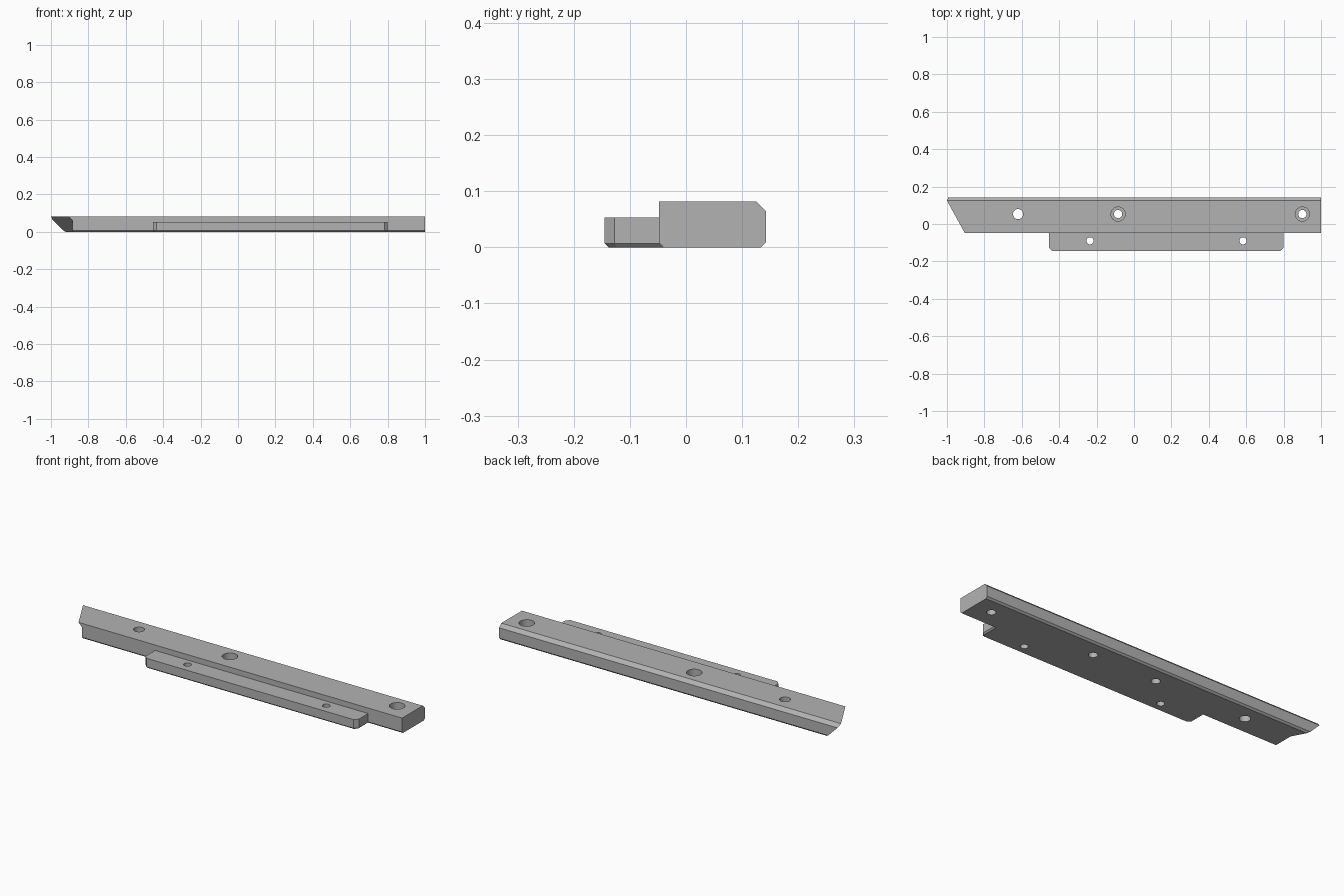
import bpy, bmesh
from mathutils import Vector

cube = bpy.data.objects.get("Cube")
if cube:
    bpy.data.objects.remove(cube, do_unlink=True)

GREY = (0.45, 0.45, 0.45, 1)
mat = bpy.data.materials.new("plain grey")
mat.use_nodes = True
mat.diffuse_color = GREY
mat.node_tree.nodes["Principled BSDF"].inputs["Base Color"].default_value = GREY


def prism(points, offset):
    """Extrude a flat outline along an offset."""
    bm = bmesh.new()
    face = bm.faces.new([bm.verts.new(p) for p in points])
    new = bmesh.ops.extrude_face_region(bm, geom=[face])["geom"]
    verts = [v for v in new if isinstance(v, bmesh.types.BMVert)]
    bmesh.ops.translate(bm, verts=verts, vec=offset)
    bmesh.ops.recalc_face_normals(bm, faces=bm.faces)
    return bm


def to_object(bm, name):
    mesh = bpy.data.meshes.new(name)
    bm.to_mesh(mesh)
    bm.free()
    mesh.materials.append(mat)
    obj = bpy.data.objects.new(name, mesh)
    bpy.context.collection.objects.link(obj)
    return obj


def drill(x, y, r, z0, z1):
    """Cylindrical cutter between two heights."""
    bpy.ops.mesh.primitive_cylinder_add(
        vertices=32, radius=r, depth=z1 - z0, location=(x, y, (z0 + z1) / 2))
    return bpy.context.object


def cut(obj, cutters):
    """Subtract each cutter, apply, and discard it."""
    for c in cutters:
        c.hide_render = True
        bpy.context.view_layer.objects.active = obj
        mod = obj.modifiers.new("cut", "BOOLEAN")
        mod.operation, mod.solver, mod.object = "DIFFERENCE", "EXACT", c
        bpy.ops.object.modifier_apply(modifier=mod.name)
        bpy.data.objects.remove(c, do_unlink=True)


def smooth(obj):
    bpy.ops.object.select_all(action="DESELECT")
    obj.select_set(True)
    bpy.context.view_layer.objects.active = obj
    bpy.ops.object.shade_smooth_by_angle(angle=0.5)


# Main bar: chamfered section run along x
H, FRONT, BACK = 0.082, -0.048, 0.143
section = [(FRONT, 0.008), (FRONT, H), (BACK - 0.018, H), (BACK, H - 0.018),
           (BACK, 0.009), (BACK - 0.009, 0), (FRONT + 0.008, 0)]
bar = to_object(prism([(-1, y, z) for y, z in section], (2, 0, 0)), "main_bar")

# Undercut mitre at the right end, stopped by an upright shoulder
outline = [(-1.2, -0.2), (-0.885, -0.2), (-0.885, 0.3), (-1.2, 0.3)]
bm = prism([(x, y, -0.1) for x, y in outline], (0, 0, 0.3))
cutting = bmesh.ops.bisect_plane(
    bm, geom=bm.verts[:] + bm.edges[:] + bm.faces[:],
    plane_co=(-0.905, FRONT, H), plane_no=Vector((1, 0.55, 1)), clear_outer=True)
rim = [e for e in cutting["geom_cut"] if isinstance(e, bmesh.types.BMEdge)]
bmesh.ops.holes_fill(bm, edges=rim)
bmesh.ops.recalc_face_normals(bm, faces=bm.faces)
mitre = to_object(bm, "mitre_cutter")

# Bar holes: one plain, two counterbored, one blind from below
HOLE_Y = 0.053
cutters = [mitre, drill(-0.62, HOLE_Y, 0.027, -0.1, 0.2),
           drill(0.29, HOLE_Y, 0.022, -0.1, 0.04)]
for x in (-0.085, 0.9):
    cutters += [drill(x, HOLE_Y, 0.022, -0.1, 0.2),
                drill(x, HOLE_Y, 0.038, 0.04, 0.2)]
cut(bar, cutters)
smooth(bar)

# Side rail: clipped front corners, lower edge chamfered
X0, X1, Y0, Y1, C = -0.455, 0.80, -0.145, -0.04, 0.018
plan = [(X0, Y1), (X0, Y0 + C), (X0 + C, Y0),
        (X1 - C, Y0), (X1, Y0 + C), (X1, Y1)]
bm = prism([(x, y, 0) for x, y in plan], (0, 0, 0.053))
lower = [e for e in bm.edges if all(v.co.z < 0.001 for v in e.verts)
         and any(v.co.y < Y1 - 0.001 for v in e.verts)]
bmesh.ops.bevel(bm, geom=lower, offset=0.007, segments=1, affect="EDGES")
rail = to_object(bm, "side_rail")
cut(rail, [drill(x, -0.09, 0.019, -0.1, 0.2) for x in (-0.235, 0.583)])
smooth(rail)
